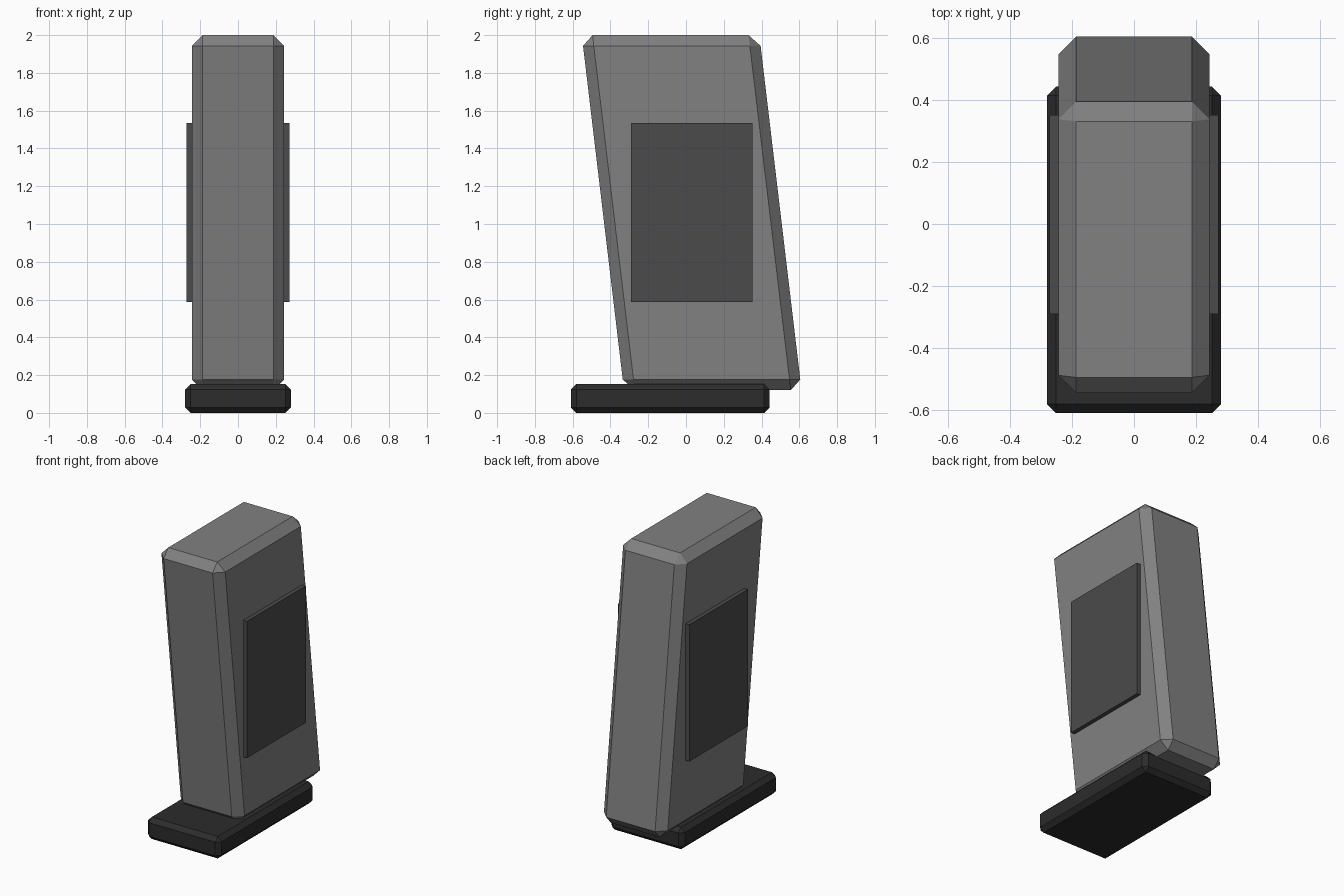
import bpy, bmesh

if "Cube" in bpy.data.objects:
    bpy.data.objects.remove(bpy.data.objects["Cube"])


def material(name, value):
    mat = bpy.data.materials.new(name)
    mat.diffuse_color = (value, value, value, 1)
    mat.use_nodes = True
    mat.node_tree.nodes["Principled BSDF"].inputs["Base Color"].default_value = mat.diffuse_color
    return mat


def box(name, lo, hi, mat, bevel=0.0, lean=0.0):
    """Chamfered box between two corners, leaning in y with height."""
    bm = bmesh.new()
    bmesh.ops.create_cube(bm, size=1)
    mid = [(a + b) / 2 for a, b in zip(lo, hi)]
    for v in bm.verts:
        v.co = [m + c * (b - a) for m, c, a, b in zip(mid, v.co, lo, hi)]
    if bevel:
        bmesh.ops.bevel(bm, geom=bm.edges[:], offset=bevel, segments=1,
                        profile=0.5, affect='EDGES')
    for v in bm.verts:
        v.co.y += lean * (v.co.z - mid[2])
    mesh = bpy.data.meshes.new(name)
    bm.to_mesh(mesh)
    bm.free()
    mesh.materials.append(mat)
    obj = bpy.data.objects.new(name, mesh)
    bpy.context.collection.objects.link(obj)
    return obj


body_grey = material("body_grey", 0.22)
panel_grey = material("panel_grey", 0.07)
base_black = material("base_black", 0.025)

# Foot plate
box("base", (-0.281, -0.61, 0), (0.281, 0.443, 0.152), base_black, bevel=0.029)

# Leaning main housing
box("housing", (-0.244, -0.44, 0.12), (0.244, 0.50, 2.0), body_grey,
    bevel=0.057, lean=-0.119)

# Upright side panels
for side, x0, x1 in (("left", -0.272, -0.22), ("right", 0.22, 0.272)):
    box(f"{side}_panel", (x0, -0.29, 0.588), (x1, 0.352, 1.534), panel_grey)
